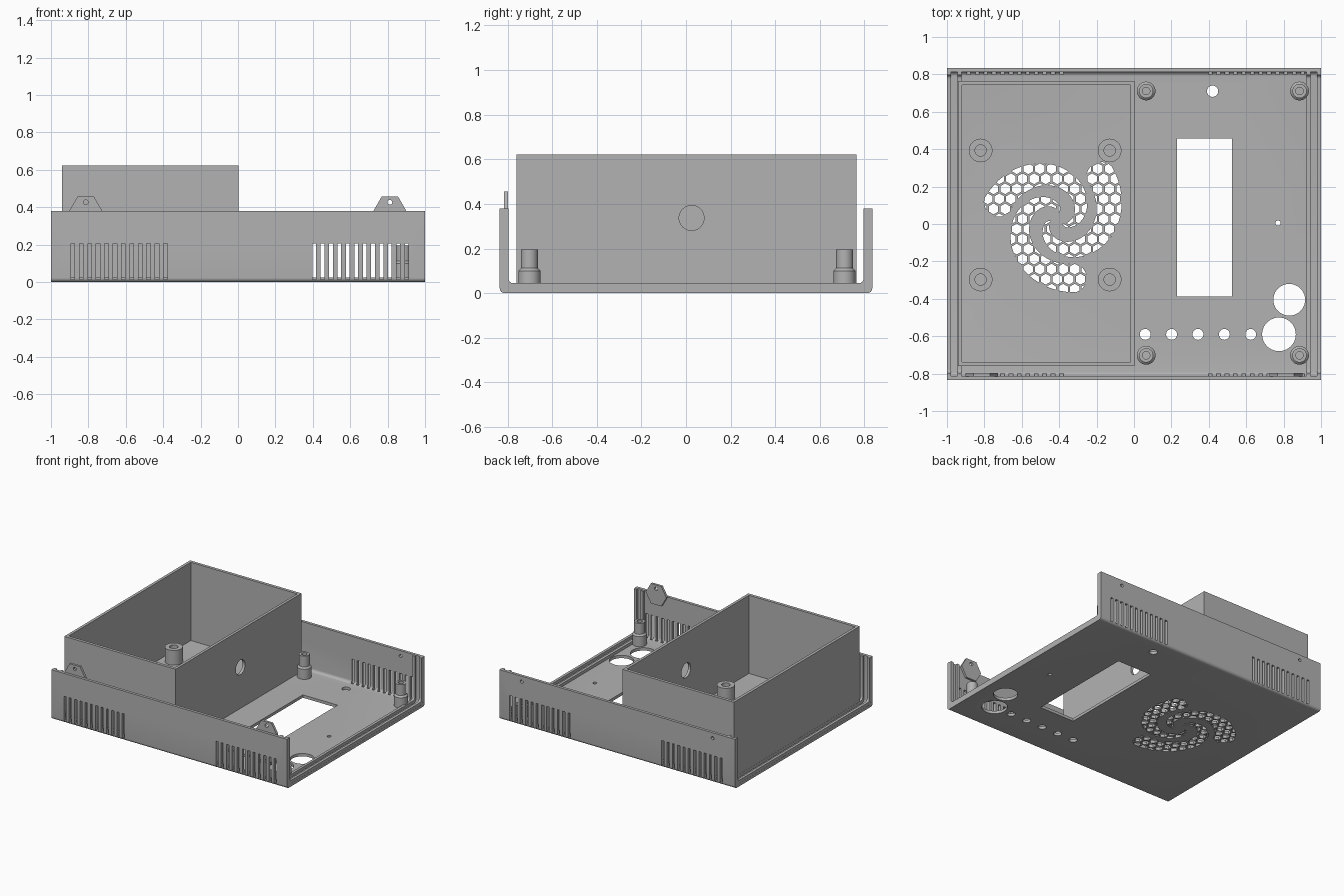
import bpy, bmesh
from math import sin, cos, pi, radians, sqrt
from mathutils import Vector

cube = bpy.data.objects.get("Cube")
if cube:
    bpy.data.objects.remove(cube)

grey = bpy.data.materials.new("plain grey")
grey.use_nodes = True
grey.diffuse_color = (0.45, 0.45, 0.45, 1)
grey.node_tree.nodes["Principled BSDF"].inputs["Base Color"].default_value = grey.diffuse_color


def prism(bm, points, axis, lo, hi):
    """Extrude a 2D outline along an axis."""
    place = {"x": lambda a, b: (lo, a, b),
             "y": lambda a, b: (a, lo, b),
             "z": lambda a, b: (a, b, lo)}[axis]
    step = Vector([(hi - lo) * (axis == k) for k in "xyz"])
    face = bm.faces.new([bm.verts.new(place(*p)) for p in points])
    ext = bmesh.ops.extrude_face_region(bm, geom=[face], use_keep_orig=True)
    new = [g for g in ext["geom"] if isinstance(g, bmesh.types.BMVert)]
    bmesh.ops.translate(bm, verts=new, vec=step)


def rect(a0, a1, b0, b1):
    return [(a0, b0), (a1, b0), (a1, b1), (a0, b1)]


def disc(a, b, r, n=40, turn=0.0):
    return [(a + r * cos(turn + 2 * pi * i / n), b + r * sin(turn + 2 * pi * i / n))
            for i in range(n)]


def make(name, bm):
    bmesh.ops.recalc_face_normals(bm, faces=bm.faces)
    mesh = bpy.data.meshes.new(name)
    bm.to_mesh(mesh)
    bm.free()
    mesh.materials.append(grey)
    obj = bpy.data.objects.new(name, mesh)
    bpy.context.collection.objects.link(obj)
    return obj


def solid(name, prisms):
    bm = bmesh.new()
    for p in prisms:
        prism(bm, *p)
    return make(name, bm)


def boolean(obj, cutter, operation="DIFFERENCE"):
    """Apply a boolean and discard the cutter."""
    mod = obj.modifiers.new("cut", "BOOLEAN")
    mod.operation, mod.solver, mod.object = operation, "EXACT", cutter
    graph = bpy.context.evaluated_depsgraph_get()
    mesh = bpy.data.meshes.new_from_object(obj.evaluated_get(graph))
    obj.modifiers.clear()
    obj.data = mesh
    bpy.data.objects.remove(cutter)


def arc(y, z, r, a0, a1, n=6):
    return [(y + r * cos(radians(a0 + (a1 - a0) * i / n)),
             z + r * sin(radians(a0 + (a1 - a0) * i / n))) for i in range(n + 1)]


def channel(outer, inner, bottom, floor, top, r):
    """U-shaped section with rounded lower corners."""
    out = arc(outer - r, bottom + r, r, 0, -90)
    ins = arc(inner - r, floor + r, r, -90, 0)
    flip = lambda pts: [(-y, z) for y, z in reversed(pts)]
    return ([(outer, top)] + out + flip(out) + [(-outer, top), (-inner, top)]
            + flip(ins) + ins + [(inner, top)])


# Tray: floor with front and back walls
WALL = 0.38
tray = solid("tray", [(channel(0.835, 0.813, 0, 0.022, WALL, 0.022), "x", -1, 1)])

# Vent slots and screw holes in the walls
cuts = []
for start in (-0.893, 0.397):
    for i in range(12):
        x = start + 0.045 * i
        for y in (-0.86, 0.8):
            cuts.append((rect(x, x + 0.02, 0.014, 0.205), "y", y, y + 0.06))
cuts += [(disc(x, 0.338, 0.012, 16), "y", 0.8, 0.86) for x in (-0.81, 0.81)]
boolean(tray, solid("wall_cutter", cuts))

# Display window and control holes in the floor
holes = [(0.83, -0.405, 0.085), (0.775, -0.59, 0.09), (0.42, 0.71, 0.03), (0.77, 0.005, 0.014)]
holes += [(0.06 + 0.141 * i, -0.59, 0.029) for i in range(5)]
cuts = [(disc(*h), "z", -0.1, 0.1) for h in holes]
cuts.append((rect(0.23, 0.525, -0.387, 0.457), "z", -0.1, 0.1))
boolean(tray, solid("floor_cutter", cuts))

# Swirl fan grille: honeycomb limited to three spiral arms
FX, FY = -0.41, 0.027
PITCH = 0.062
arms = []
for start in (164, 44, -76):
    def polar(t, side):
        a = radians(start - 210 * t)
        r = 0.326 - 0.281 * t + side * (0.078 - 0.063 * t)
        return (FX + r * cos(a), FY + r * sin(a))
    a0 = radians(start)
    cx, cy = polar(0, 0)
    cap = [(cx + 0.078 * cos(a0 + f), cy + 0.078 * sin(a0 + f))
           for f in (pi * (1 - k / 12) for k in range(1, 12))]
    outer = [polar(k / 36, 1) for k in range(37)]
    inner = [polar(k / 36, -1) for k in range(36, -1, -1)]
    arms.append((cap + outer + inner, "z", -0.1, 0.1))
cells = []
for row in range(-8, 9):
    for col in range(-8, 9):
        x = PITCH * (col + 0.5 * (row % 2))
        y = PITCH * sqrt(3) / 2 * row
        if x * x + y * y < 0.19:
            cells.append((disc(FX + x, FY + y, 0.029, 6, pi / 6), "z", -0.15, 0.15))
grille = solid("grille_cutter", cells)
boolean(grille, solid("arm_cutter", arms), "INTERSECT")
boolean(tray, grille)

# Ribs forming the end panel slots
for side, s in (("left", 1), ("right", -1)):
    for part, a, b in (("inner", 0.922, 0.943), ("outer", 0.978, 0.999)):
        section = channel(0.828, 0.796, 0.008, 0.045, WALL - 0.001, 0.02)
        solid(f"{side}_{part}_panel_rib", [(section, "x", min(s * a, s * b), max(s * a, s * b))])

# Open compartment with a cable hole
box = solid("compartment", [(rect(-0.942, 0.003, -0.76, 0.765), "z", 0.015, 0.622)])
boolean(box, solid("room_cutter", [(rect(-0.92, -0.018, -0.737, 0.742), "z", -0.1, 0.8)]))
boolean(box, solid("cable_cutter", [(disc(0.025, 0.337, 0.056), "x", -0.1, 0.1)]))

# Hexagonal fixing tabs, half above the front wall
for side, x in (("left", 0.812), ("right", -0.814)):
    tab = solid(f"{side}_fixing_tab", [(disc(x, WALL, 0.088, 6), "y", -0.815, -0.797)])
    boolean(tab, solid("tab_cutter", [(disc(x, 0.426, 0.013, 20), "y", -0.9, -0.7)]))


def post(name, x, y, profile):
    """Hollow screw post turned from a closed section."""
    bm = bmesh.new()
    verts = [bm.verts.new((r, 0, z)) for r, z in profile]
    edges = [bm.edges.new((verts[i - 1], v)) for i, v in enumerate(verts)]
    bmesh.ops.spin(bm, geom=verts + edges, axis=(0, 0, 1), cent=(0, 0, 0),
                   angle=2 * pi, steps=36, use_merge=True)
    bmesh.ops.remove_doubles(bm, verts=bm.verts, dist=0.0001)
    make(name, bm).location = (x, y, 0)


# Circuit board posts
for end, y in (("back", 0.711), ("front", -0.702)):
    for side, x in (("left", 0.885), ("right", 0.065)):
        post(f"{end}_{side}_board_post", x, y,
             [(0.02, 0.015), (0.05, 0.015), (0.05, 0.1), (0.038, 0.112), (0.038, 0.195), (0.02, 0.195)])

# Fan posts inside the compartment
for end, y in (("back", 0.393), ("front", -0.297)):
    for side, x in (("left", -0.13), ("right", -0.82)):
        post(f"{end}_{side}_fan_post", x, y,
             [(0.03, 0.015), (0.063, 0.015), (0.063, 0.135), (0.03, 0.135)])

# Smooth round surfaces while keeping edges crisp
bpy.ops.object.select_all(action="DESELECT")
for obj in bpy.context.collection.objects:
    if obj.type == "MESH":
        obj.select_set(True)
        bpy.context.view_layer.objects.active = obj
bpy.ops.object.shade_smooth_by_angle(angle=radians(30))
